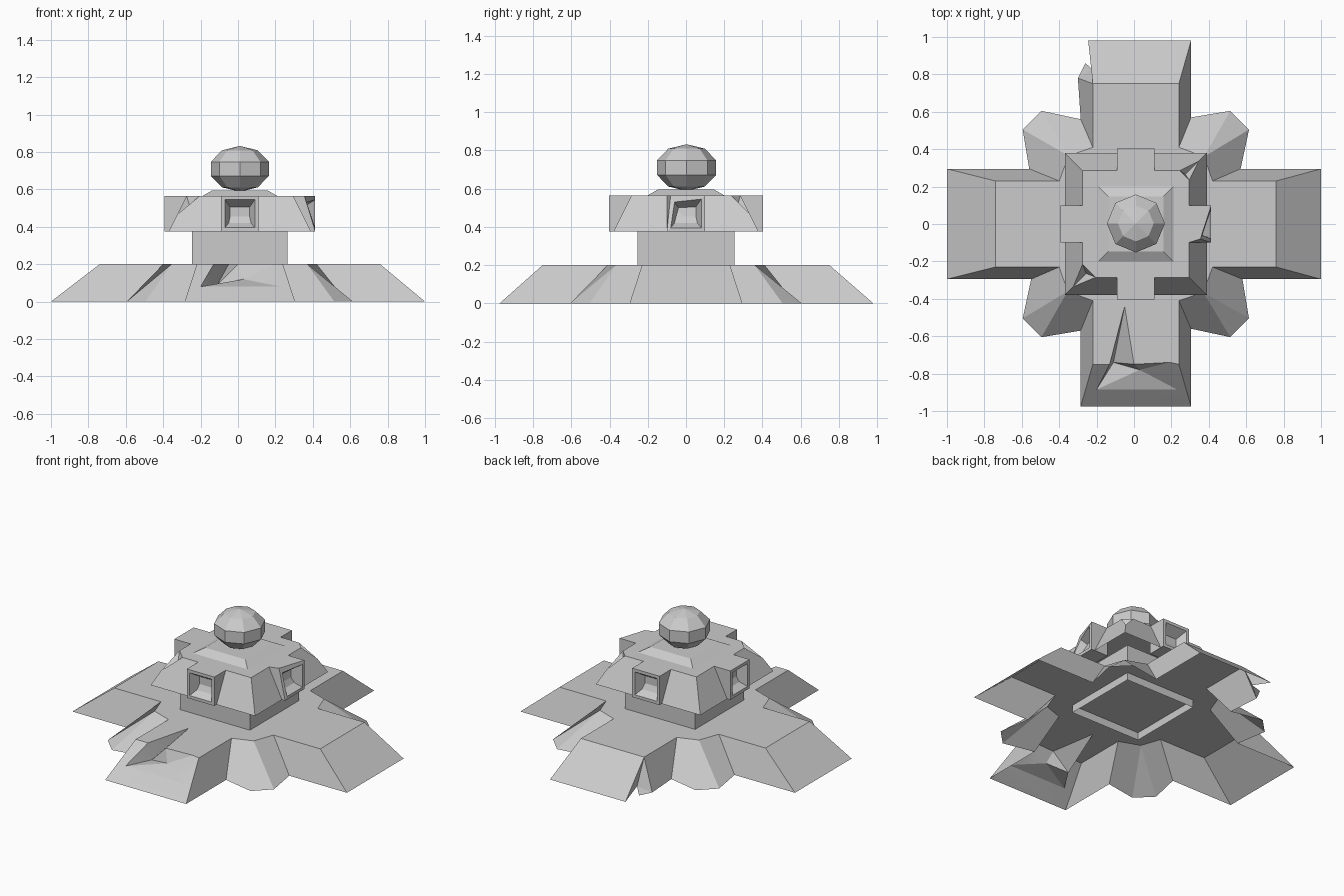
import bpy, bmesh, math
from mathutils import Matrix, Vector

if "Cube" in bpy.data.objects:
    bpy.data.objects.remove(bpy.data.objects["Cube"], do_unlink=True)

grey = bpy.data.materials.new("plain grey")
grey.use_nodes = True
COLOUR = (0.6, 0.6, 0.6, 1)
grey.diffuse_color = COLOUR
grey.node_tree.nodes["Principled BSDF"].inputs["Base Color"].default_value = COLOUR
CX = 0.01  # the tower stands slightly off centre


def finish(bm, name, smooth=0, upward=False, x=CX):
    bmesh.ops.remove_doubles(bm, verts=bm.verts[:], dist=0.0005)
    bmesh.ops.recalc_face_normals(bm, faces=bm.faces[:])
    if upward:
        for f in bm.faces:
            f.normal_update()
            if f.normal.z < 0:
                f.normal_flip()
    mesh = bpy.data.meshes.new(name)
    bm.to_mesh(mesh)
    bm.free()
    mesh.materials.append(grey)
    ob = bpy.data.objects.new(name, mesh)
    ob.location.x = x
    bpy.context.collection.objects.link(ob)
    if smooth:
        bpy.ops.object.select_all(action='DESELECT')
        ob.select_set(True)
        bpy.context.view_layer.objects.active = ob
        bpy.ops.object.shade_smooth_by_angle(angle=math.radians(smooth))
    return ob


def poly(bm, turn, *pts):
    return bm.faces.new([bm.verts.new(turn @ Vector(p)) for p in pts])


def quarter(k):
    return Matrix.Rotation(k * math.pi / 2, 4, 'Z')


def frustum(bm, low, high, z0, z1, top=True):
    """Square tapered tube, open below."""
    for k in range(4):
        poly(bm, quarter(k), (low, -low, z0), (low, low, z0), (high, high, z1), (high, -high, z1))
    if top:
        bm.faces.new([bm.verts.new((sx * high, sy * high, z1))
                      for sx, sy in ((1, 1), (-1, 1), (-1, -1), (1, -1))])


# Base: open shell with four sloping arms and four diagonal lobes
H, W, F = 0.2, 0.23, 0.295
IN, TIP = 0.41, 0.75
bm = bmesh.new()
plate = []
for k, reach in enumerate((0.99, 0.98, 1.01, 0.975)):
    turn = quarter(k)
    a, apex, b = (IN, W, H), (0.365, 0.36, H), (W, IN, H)
    p, q, s, w = (0.56, F, 0), (0.605, 0.505, 0), (0.505, 0.605, 0), (F, 0.57, 0)
    plate += [turn @ Vector(v) for v in ((IN, -W, H), a, apex)]
    poly(bm, turn, a, p, q, apex)
    poly(bm, turn, apex, q, s)
    poly(bm, turn, apex, s, w, b)
    tl, tr = (TIP, W, H), (TIP, -W, H)
    el, er = (reach, F, 0), (reach, -F, 0)
    il, ir, fr = (IN, W, H), (IN, -W, H), (0.57, -F, 0)
    poly(bm, turn, ir, tr, er, fr)
    if k == 1:
        # torn corner of the rear arm
        torn, flap, edge = (0.83, 0.235, 0.04), (0.78, 0.31, 0), (reach, 0.255, 0)
        poly(bm, turn, il, tl, flap, p)
        poly(bm, turn, tl, torn, flap)
        poly(bm, turn, torn, (0.86, 0.27, 0), flap)
        poly(bm, turn, tl, edge, torn)
        poly(bm, turn, tl, tr, er, edge)
    else:
        poly(bm, turn, il, tl, el, p)
    if k in (0, 2):
        poly(bm, turn, tl, tr, er, el)
    if k != 3:
        poly(bm, turn, il, tl, tr, ir)
    else:
        # crushed and cracked front arm
        crack, pit = (0.44, -0.06, H), (0.74, -0.12, 0.09)
        lip_l, lip_r, lip_e = (TIP, -0.14, H), (TIP, -0.01, H), (0.74, 0.18, H)
        low_l, low_r, mid = (0.885, -0.21, 0.08), (0.885, 0.22, 0.08), (0.78, 0.02, 0.12)
        poly(bm, turn, ir, crack, lip_l, tr)
        poly(bm, turn, ir, il, crack)
        poly(bm, turn, crack, il, tl, lip_e, lip_r)
        poly(bm, turn, crack, pit, lip_l)
        poly(bm, turn, crack, lip_r, pit)
        poly(bm, turn, lip_l, pit, low_l)
        poly(bm, turn, tr, lip_l, low_l)
        ring = [pit, lip_r, lip_e, low_r, low_l]
        for i, v in enumerate(ring):
            poly(bm, turn, v, ring[(i + 1) % 5], mid)
        poly(bm, turn, lip_e, tl, low_r)
        poly(bm, turn, tl, el, low_r)
        poly(bm, turn, low_r, el, er, low_l)
        poly(bm, turn, er, tr, low_l)
bm.faces.new([bm.verts.new(v) for v in plate])
finish(bm, "base", smooth=20, upward=True)

# Neck: square tube passing a little below the base deck
bm = bmesh.new()
frustum(bm, 0.255, 0.255, 0.15, 0.39, top=False)
finish(bm, "neck")

# Head: tapered cover, with the top corners dented at two places
bm = bmesh.new()
LOW, TOP, Z0, Z1 = 0.38, 0.285, 0.375, 0.565
dented = {0: 0.05, 2: 0.07}
roof = []
for k in range(4):
    turn = quarter(k)
    d, e = dented.get(k, 0), dented.get((k - 1) % 4, 0)
    # wall facing +x locally, from the previous corner to this one
    wall = [(LOW, -LOW, Z0), (LOW, LOW, Z0)]
    wall += [(0.335, 0.335, 0.465), (TOP, TOP - d, Z1)] if d else [(TOP, TOP, Z1)]
    wall += [(TOP, -TOP + e, Z1), (0.335, -0.335, 0.465)] if e else [(TOP, -TOP, Z1)]
    poly(bm, turn, *wall)
    if d:
        pit = (TOP - 0.02, TOP - 0.02, 0.5)
        c, l, r = (0.335, 0.335, 0.465), (TOP, TOP - d, Z1), (TOP - d, TOP, Z1)
        for tri in ((c, l, pit), (c, pit, r), (l, r, pit)):
            poly(bm, turn, *tri)
        roof += [turn @ Vector(l), turn @ Vector(r)]
    else:
        roof.append(turn @ Vector((TOP, TOP, Z1)))
bm.faces.new([bm.verts.new(v) for v in roof])
finish(bm, "head")

# Window boxes: one on each side, each with a tapering recess
for k, side in enumerate(("left", "back", "right", "front")):
    bm = bmesh.new()
    turn = quarter(k)

    def ring(x, half, z0, z1):
        return [(x, -half, z0), (x, half, z0), (x, half, z1), (x, -half, z1)]

    outer = ring(0.403, 0.1, Z0, Z1)
    back = ring(0.28, 0.1, Z0, Z1)
    rim = ring(0.403, 0.08, 0.395, 0.545)
    inner = ring(0.34, 0.052, 0.43, 0.505)
    if k == 0:
        # crumpled corner on the left box
        outer[3], rim[3] = (0.345, -0.08, Z1), (0.355, -0.06, 0.53)
        inner[3] = (0.32, -0.04, 0.5)
    for one, two in ((back, outer), (outer, rim), (rim, inner)):
        for i in range(4):
            j = (i + 1) % 4
            poly(bm, turn, one[i], one[j], two[j], two[i])
    poly(bm, turn, *inner)
    finish(bm, side + "_window_box")

# Cap: low pyramid plinth on the head
bm = bmesh.new()
frustum(bm, 0.2, 0.147, 0.565, 0.595)
finish(bm, "cap")

# Ball: faceted, slightly flattened
bm = bmesh.new()
bmesh.ops.create_uvsphere(bm, u_segments=8, v_segments=5, radius=0.163)
bmesh.ops.scale(bm, vec=(1, 1, 0.75), verts=bm.verts[:])
bmesh.ops.translate(bm, vec=(0, 0.003, 0.71), verts=bm.verts[:])
finish(bm, "ball")
